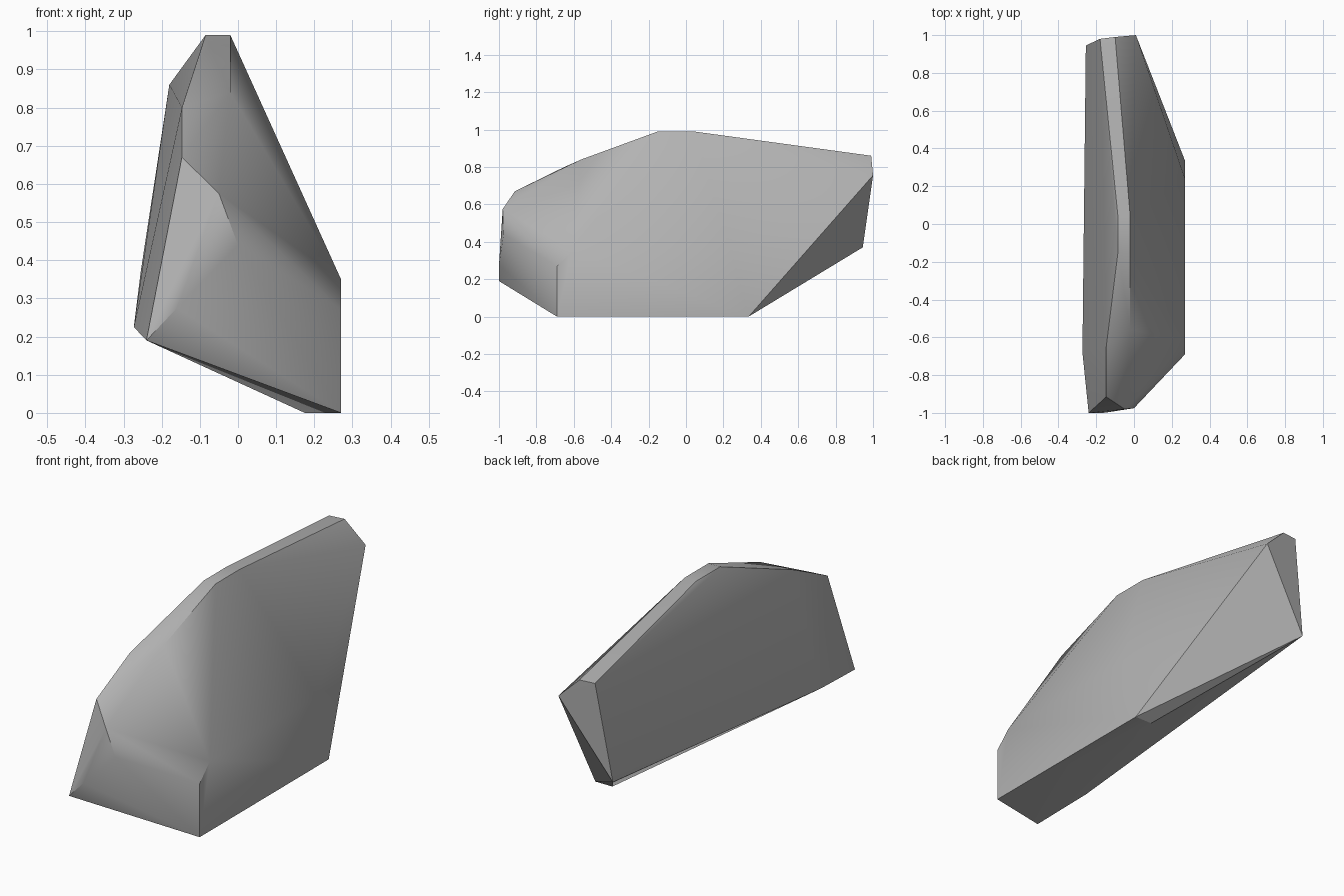
import bpy
import bmesh

# Remove the default object
default_cube = bpy.data.objects.get("Cube")
if default_cube:
    bpy.data.objects.remove(default_cube, do_unlink=True)


def make_material(name, colour):
    """One flat, matte colour."""
    material = bpy.data.materials.new(name)
    material.use_nodes = True
    material.diffuse_color = colour
    shader = material.node_tree.nodes["Principled BSDF"]
    shader.inputs["Base Color"].default_value = colour
    shader.inputs["Roughness"].default_value = 0.9
    return material


def make_boulder(name, corner_groups, material):
    """Wrap a convex skin around the chipped corners of a stone."""
    mesh = bpy.data.meshes.new(name)
    bm = bmesh.new()
    for group in corner_groups:
        for corner in group:
            bm.verts.new(corner)
    hull = bmesh.ops.convex_hull(bm, input=bm.verts[:])
    spare = set(hull["geom_interior"]) | set(hull["geom_unused"])
    loose = [v for v in spare if isinstance(v, bmesh.types.BMVert)]
    bmesh.ops.delete(bm, geom=loose, context="VERTS")
    bmesh.ops.recalc_face_normals(bm, faces=bm.faces[:])
    bm.to_mesh(mesh)
    bm.free()
    mesh.materials.append(material)
    boulder = bpy.data.objects.new(name, mesh)
    bpy.context.collection.objects.link(boulder)
    return boulder


# Flat crest, running down to the front shoulder
crest = [(-0.085, -0.15, 0.99), (-0.085, 0.04, 0.99),
         (-0.02, -0.15, 0.99), (-0.02, 0.04, 0.99),
         (-0.02, -0.56, 0.84), (-0.147, -0.65, 0.8)]

# Blunt nose
nose = [(-0.147, -0.915, 0.67), (-0.05, -0.98, 0.575), (0, -0.975, 0.44),
        (-0.16, -1, 0.275), (-0.24, -1, 0.19)]

# Steep belly strip on the left side, down to the small foot
belly = [(0.27, -0.69, 0.27), (0.27, -0.61, 0.35), (0.27, 0.24, 0.35)]
foot = [(0.27, -0.69, 0), (0.27, 0.335, 0), (0.175, 0.335, 0)]

# Tail and the lower edge of the broad right side
tail = [(-0.18, 0.98, 0.86), (-0.1, 0.99, 0.86),
        (0.01, 1, 0.755), (-0.255, 0.945, 0.37)]
lower_edge = [(-0.273, -0.68, 0.225)]

stone_grey = make_material("stone grey", (0.45, 0.45, 0.45, 1))
rock = make_boulder("rock", [crest, nose, belly, foot, tail, lower_edge], stone_grey)

# Soft worn surfaces with crisp broken edges
bpy.ops.object.select_all(action="DESELECT")
rock.select_set(True)
bpy.context.view_layer.objects.active = rock
bpy.ops.object.shade_smooth_by_angle()
